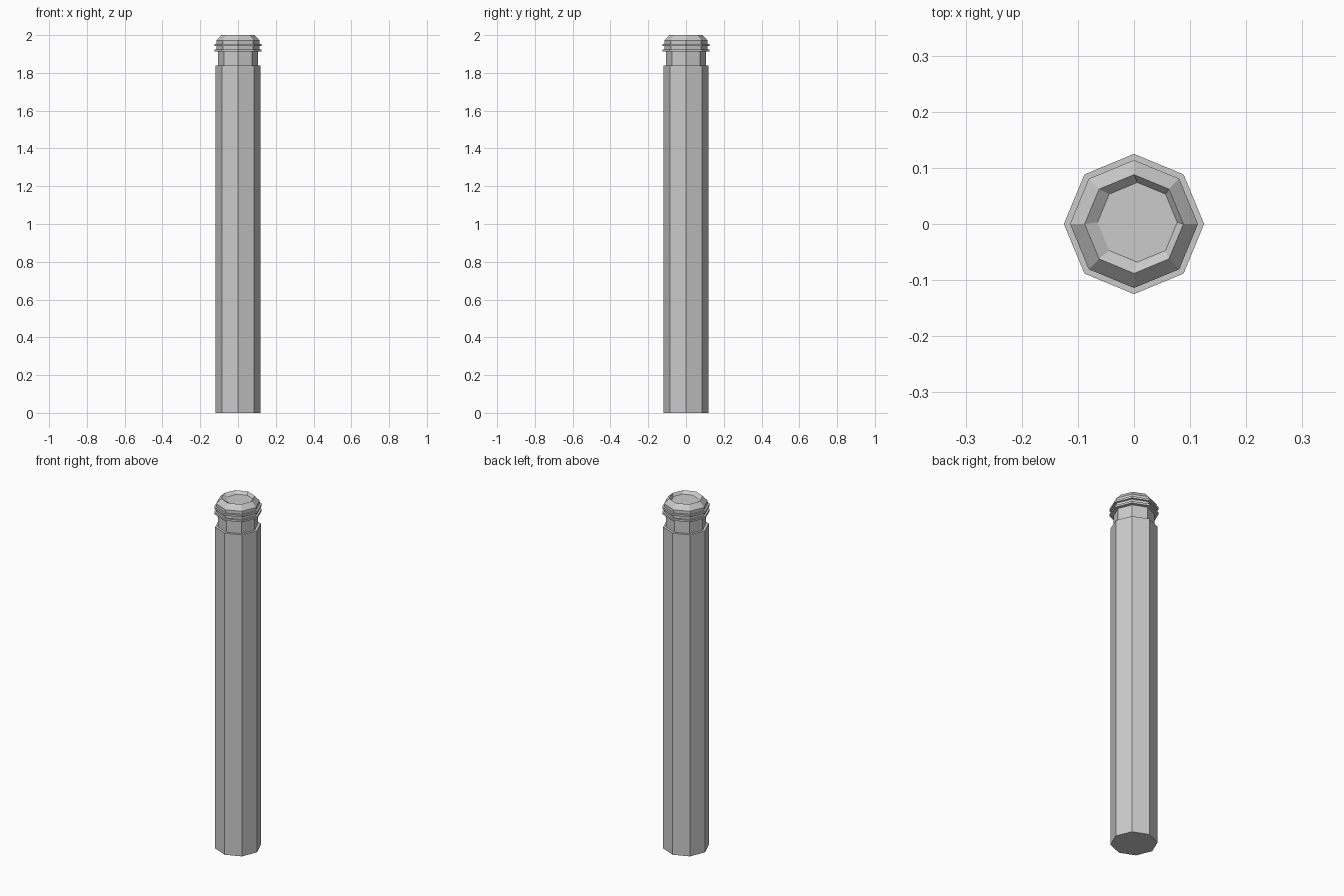
import bpy, bmesh
from math import cos, sin, tau

SIDES = 8

cube = bpy.data.objects.get("Cube")
if cube:
    bpy.data.objects.remove(cube)

grey = bpy.data.materials.new("painted grey metal")
grey.use_nodes = True
COLOUR = (0.6, 0.6, 0.6, 1)
grey.diffuse_color = COLOUR
grey.node_tree.nodes["Principled BSDF"].inputs["Base Color"].default_value = COLOUR


def lathe(name, profile, cap_bottom=False, cap_top=False, top_shift=(0, 0)):
    """Turn (radius, height) points, listed upwards, into a faceted shell."""
    bm = bmesh.new()
    rings = []
    for i, (r, z) in enumerate(profile):
        dx, dy = top_shift if i == len(profile) - 1 else (0, 0)
        rings.append([bm.verts.new((r * cos(tau * k / SIDES) + dx,
                                    r * sin(tau * k / SIDES) + dy, z))
                      for k in range(SIDES)])
    for low, high in zip(rings, rings[1:]):
        for k in range(SIDES):
            n = (k + 1) % SIDES
            bm.faces.new((low[k], low[n], high[n], high[k]))
    if cap_bottom:
        bm.faces.new(rings[0][::-1])
    if cap_top:
        bm.faces.new(rings[-1])
    mesh = bpy.data.meshes.new(name)
    bm.to_mesh(mesh)
    bm.free()
    mesh.materials.append(grey)
    obj = bpy.data.objects.new(name, mesh)
    bpy.context.collection.objects.link(obj)


POST, NECK, RING, HEAD = 0.12, 0.105, 0.125, 0.114

# Tall post with a flat shoulder, and the narrow neck above it
lathe("post", [(POST, 0), (POST, 1.84), (NECK, 1.84)], cap_bottom=True)
lathe("neck", [(NECK, 1.84), (NECK, 1.914)])

# Two thin flanges around the head
for name, inner, z in (("lower_ring", NECK, 1.914), ("upper_ring", HEAD, 1.943)):
    lathe(name, [(inner, z), (RING, z), (RING, z + 0.011), (HEAD, z + 0.011)])
lathe("ring_spacer", [(HEAD, 1.925), (HEAD, 1.943)])

# Bevelled head with a shallow dished top
lathe("head", [(HEAD, 1.954), (HEAD, 1.972), (0.088, 2.0), (0.071, 1.985)],
      cap_top=True, top_shift=(0.006, 0.003))
